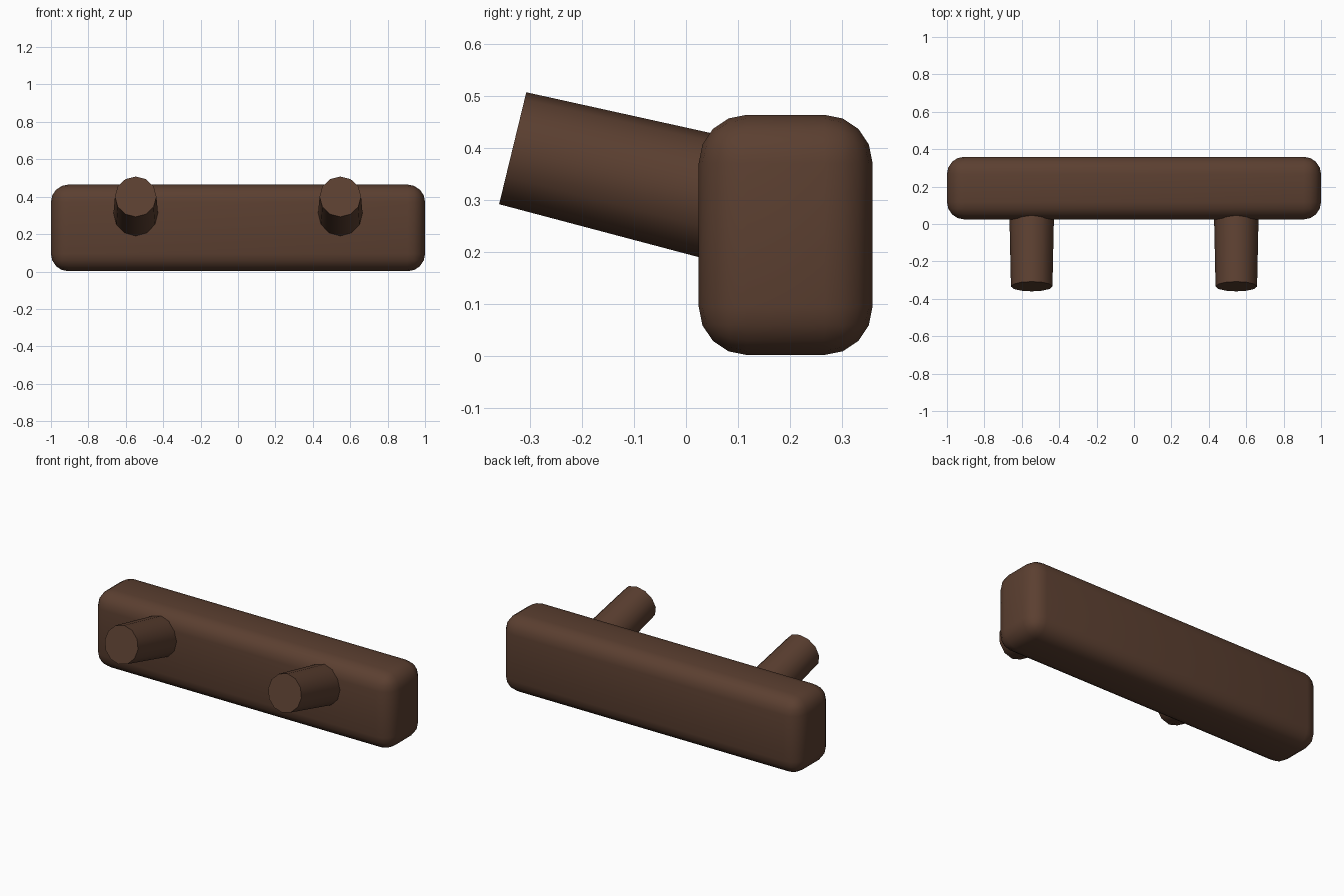
import bpy
from math import radians
from mathutils import Vector

if "Cube" in bpy.data.objects:
    bpy.data.objects.remove(bpy.data.objects["Cube"])

# Single brown wood colour
wood = bpy.data.materials.new("dark brown wood")
wood.use_nodes = True
colour = (0.105, 0.05, 0.03, 1)
wood.diffuse_color = colour
wood.node_tree.nodes["Principled BSDF"].inputs["Base Color"].default_value = colour


def finish(name):
    obj = bpy.context.object
    obj.name = name
    obj.data.materials.append(wood)
    bpy.ops.object.shade_smooth_by_angle(angle=radians(40))
    return obj


# Rounded bar
bpy.ops.mesh.primitive_cube_add(size=1, location=(0, 0.192, 0.233))
bar = bpy.context.object
bar.scale = (2, 0.335, 0.463)
bpy.ops.object.transform_apply(location=False, rotation=False, scale=True)
bevel = bar.modifiers.new("rounded edges", 'BEVEL')
bevel.width = 0.093
bevel.segments = 4
bpy.ops.object.modifier_apply(modifier=bevel.name)
finish("bar")

# Tapered pegs, tilted up towards the front
tip = Vector((0, -0.334, 0.40))
axis = Vector((0, -0.972, 0.236)).normalized()
length = 0.48
for side, x in (("right", -0.547), ("left", 0.547)):
    centre = tip - axis * length / 2
    centre.x = x
    bpy.ops.mesh.primitive_cone_add(vertices=12, radius1=0.121, radius2=0.111,
                                    depth=length, location=centre,
                                    rotation=(radians(76.35), 0, 0))
    finish(side + "_peg")
